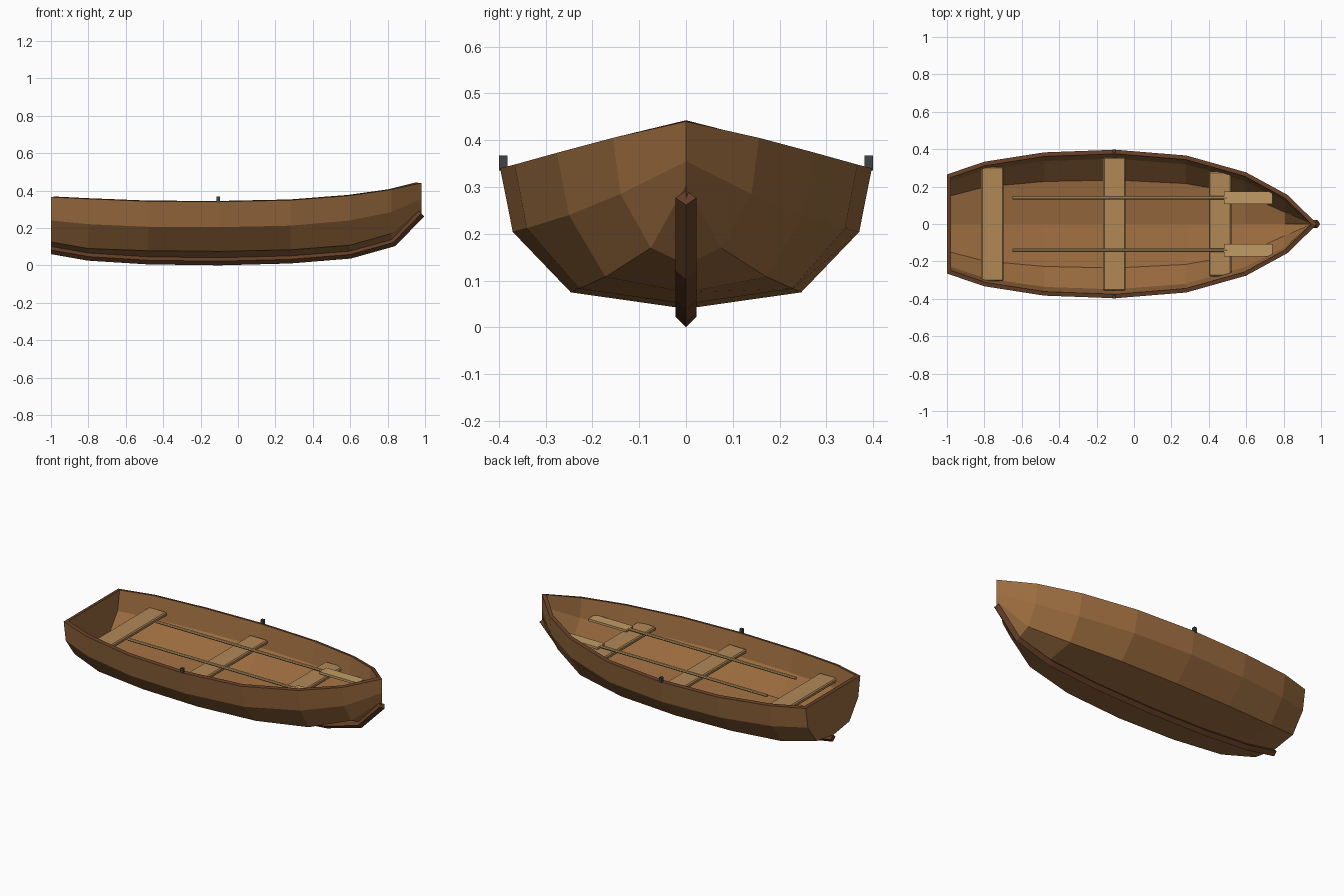
import bpy, bmesh, math
from mathutils import Vector

if "Cube" in bpy.data.objects:
    bpy.data.objects.remove(bpy.data.objects["Cube"])


def material(name, rgb):
    m = bpy.data.materials.new(name)
    m.diffuse_color = (*rgb, 1)
    m.use_nodes = True
    m.node_tree.nodes["Principled BSDF"].inputs["Base Color"].default_value = m.diffuse_color
    return m


HULL = material("hull_wood", (0.33, 0.15, 0.05))
TRIM = material("dark_trim", (0.13, 0.05, 0.02))
SEAT = material("seat_wood", (0.44, 0.25, 0.095))
OAR = material("oar_wood", (0.53, 0.33, 0.13))
IRON = material("iron", (0.05, 0.055, 0.06))


def finish(name, bm, *mats):
    bmesh.ops.remove_doubles(bm, verts=bm.verts, dist=1e-5)
    bmesh.ops.recalc_face_normals(bm, faces=bm.faces)
    me = bpy.data.meshes.new(name)
    bm.to_mesh(me)
    bm.free()
    ob = bpy.data.objects.new(name, me)
    bpy.context.collection.objects.link(ob)
    for m in mats:
        me.materials.append(m)
    return ob


def loft(rings, closed, cap_start, cap_end):
    """Skin a list of equally long point rings."""
    bm = bmesh.new()
    vs = [[bm.verts.new(p) for p in r] for r in rings]
    n = len(rings[0])
    for a, b in zip(vs, vs[1:]):
        for i in range(n if closed else n - 1):
            j = (i + 1) % n
            bm.faces.new((a[i], a[j], b[j], b[i]))
    if cap_start:
        bm.faces.new(vs[0])
    if cap_end:
        bm.faces.new(vs[-1])
    return bm


def box(name, center, size, mat, bevel=0):
    bm = bmesh.new()
    bmesh.ops.create_cube(bm, size=1)
    for v in bm.verts:
        v.co = Vector(center) + Vector(a * b for a, b in zip(v.co, size))
    ob = finish(name, bm, mat)
    if bevel:
        mod = ob.modifiers.new("bevel", "BEVEL")
        mod.width, mod.segments = bevel, 1
    return ob


# Hull: x, rail (y, z), upper chine (y, z), lower chine (y, z), centre z
STATIONS = [
    (-1.00, .265, .365, .245, .24, .16, .125, .100),
    (-0.80, .333, .355, .31, .22, .21, .09, .065),
    (-0.48, .383, .342, .357, .206, .238, .078, .045),
    (-0.10, .397, .340, .37, .204, .246, .075, .040),
    (0.28, .366, .348, .34, .212, .228, .083, .050),
    (0.60, .276, .373, .25, .24, .172, .108, .075),
    (0.82, .156, .405, .14, .285, .075, .17, .135),
]
rings = []
for x, ry, rz, uy, uz, ly, lz, cz in STATIONS:
    half = [(ry, rz), (uy, uz), (ly, lz)]
    prof = half + [(0, cz)] + [(-y, z) for y, z in reversed(half)]
    rings.append([(x, y, z) for y, z in prof])
stem = [.44, .355, .305, .275]
rings.append([(.98, 0, z) for z in stem + stem[-2::-1]])

bm = loft(rings, False, True, False)
bmesh.ops.dissolve_degenerate(bm, edges=bm.edges, dist=1e-5)
hull = finish("hull", bm, HULL, TRIM)
# the open shell's normals must face outward
if max(hull.data.polygons, key=lambda p: -p.center.x).normal.x > 0:
    hull.data.flip_normals()
sol = hull.modifiers.new("planking", "SOLIDIFY")
sol.thickness, sol.offset = 0.022, -1
sol.use_even_offset = True
sol.material_offset_rim = 1

# Keel: diamond section swept along the bottom and up the stem
path = [Vector((x, 0, z)) for x, z in [
    (-1, .082), (-.8, .047), (-.48, .027), (-.1, .022),
    (.28, .032), (.6, .058), (.83, .122), (.98, .277)]]
R = 0.022
rings = []
for i, p in enumerate(path):
    t = (path[min(i + 1, len(path) - 1)] - path[max(i - 1, 0)]).normalized()
    up = Vector((-t.z, 0, t.x)) * R
    side = Vector((0, R, 0))
    if i == 0:
        up = Vector((0, 0, R))
    rings.append([p + up, p + side, p - up, p - side])
finish("keel", loft(rings, True, True, True), TRIM)

# Seats
for name, x, half, top in [("stern_seat", -.757, .305, .287),
                           ("middle_seat", -.105, .355, .27),
                           ("bow_seat", .46, .28, .287)]:
    box(name, (x, 0, top - .0125), (.12, 2 * half, .025), SEAT, .006)

# Oars and oarlocks, one per side
for tag, s in (("left", 1), ("right", -1)):
    y, z = s * .14, .303
    ring = [(math.cos(a) * .009, math.sin(a) * .009)
            for a in (k * math.tau / 8 for k in range(8))]
    shaft = [[(x, y + u, z + v) for u, v in ring] for x in (-.65, .5)]
    finish(f"{tag}_oar_shaft", loft(shaft, True, True, True), OAR)
    box(f"{tag}_oar_blade", (.61, y, z), (.26, .066, .014), OAR)
    box(f"{tag}_oarlock", (-.105, s * .39, .351), (.018, .018, .032), IRON)
